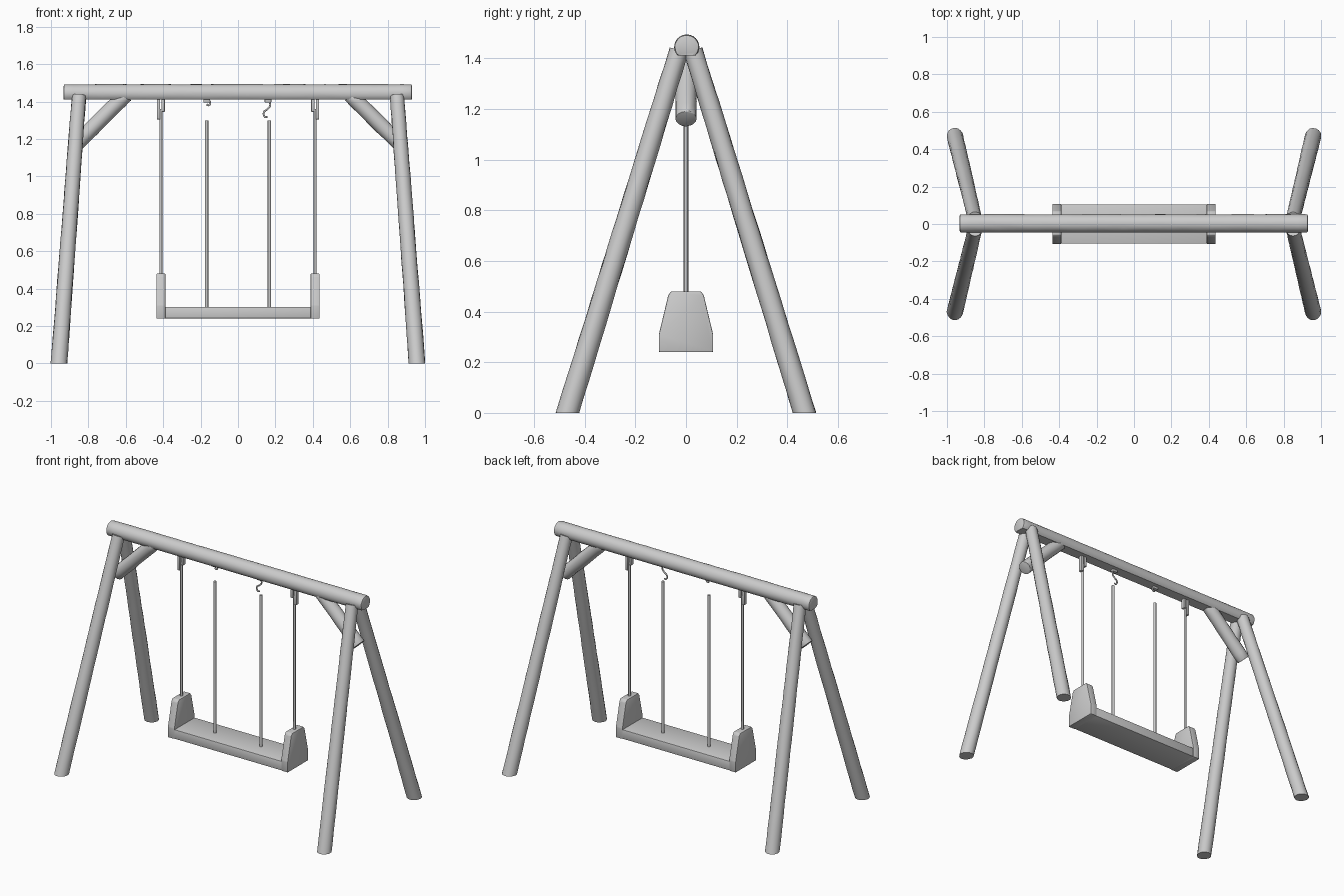
import bpy, bmesh, math, random
from mathutils import Vector

if "Cube" in bpy.data.objects:
    bpy.data.objects.remove(bpy.data.objects["Cube"])

random.seed(4)


def finish(name, bm, smooth=True):
    bmesh.ops.recalc_face_normals(bm, faces=bm.faces)
    me = bpy.data.meshes.new(name)
    bm.to_mesh(me)
    bm.free()
    ob = bpy.data.objects.new(name, me)
    bpy.context.collection.objects.link(ob)
    if smooth:
        bpy.ops.object.select_all(action='DESELECT')
        ob.select_set(True)
        bpy.context.view_layer.objects.active = ob
        bpy.ops.object.shade_smooth_by_angle(angle=math.radians(35))
    return ob


def log(name, p0, p1, r0, r1, sides=16, rings=20, jitter=0.0012,
        rim=0.0, floor=None, ground=False):
    """Hewn log from p0 to p1 with uneven surface and optionally rounded rims."""
    p0, p1 = Vector(p0), Vector(p1)
    axis = p1 - p0
    length = axis.length
    d = axis.normalized()
    u = d.cross(Vector((0, 1, 0))).normalized()
    v = d.cross(u)
    stations = [(i / rings, 0.0) for i in range(rings + 1)]
    if rim:
        k = rim / length
        stations = ([(0, rim), (0.3 * k, 0.3 * rim), (k, 0)] + stations[1:-1]
                    + [(1 - k, 0), (1 - 0.3 * k, 0.3 * rim), (1, rim)])
    bm = bmesh.new()
    loops = []
    for t, inset in stations:
        ring = []
        for j in range(sides):
            a = math.tau * j / sides
            r = r0 + (r1 - r0) * t - inset + random.uniform(-jitter, jitter)
            co = p0 + d * length * t + (u * math.cos(a) + v * math.sin(a)) * r
            if ground and t == 0:
                co -= d * (co.z / d.z)
            if floor is not None:
                co.z = max(co.z, floor)
            ring.append(bm.verts.new(co))
        loops.append(ring)
    for a, b in zip(loops, loops[1:]):
        for j in range(sides):
            k = (j + 1) % sides
            bm.faces.new((a[j], a[k], b[k], b[j]))
    bm.faces.new(loops[0])
    bm.faces.new(loops[-1])
    return finish(name, bm)


def prism(name, profile, x0, x1, bevel=0.004):
    """Extrude a (y, z) profile along x, with softened edges."""
    bm = bmesh.new()
    f = bm.faces.new([bm.verts.new((x0, y, z)) for y, z in profile])
    ext = bmesh.ops.extrude_face_region(bm, geom=[f])
    moved = [e for e in ext['geom'] if isinstance(e, bmesh.types.BMVert)]
    bmesh.ops.translate(bm, verts=moved, vec=(x1 - x0, 0, 0))
    bmesh.ops.recalc_face_normals(bm, faces=bm.faces)
    bmesh.ops.bevel(bm, geom=bm.edges[:], offset=bevel, segments=2,
                    affect='EDGES', profile=0.5)
    return finish(name, bm)


def rod(name, points, r, kind='POLY'):
    """Round wire through (x, y, z) points."""
    cu = bpy.data.curves.new(name, 'CURVE')
    cu.dimensions = '3D'
    cu.bevel_depth = r
    cu.bevel_resolution = 2
    cu.use_fill_caps = True
    cu.resolution_u = 6
    sp = cu.splines.new(kind)
    if kind == 'BEZIER':
        sp.bezier_points.add(len(points) - 1)
        for b, p in zip(sp.bezier_points, points):
            b.co = p
            b.handle_left_type = b.handle_right_type = 'AUTO'
    else:
        sp.points.add(len(points) - 1)
        for b, p in zip(sp.points, points):
            b.co = (*p, 1)
    ob = bpy.data.objects.new(name, cu)
    bpy.context.collection.objects.link(ob)
    return ob


# Top beam, flattened underneath
log("top_beam", (-0.932, 0.003, 1.444), (0.93, 0.003, 1.444), 0.049, 0.049,
    sides=24, rings=36, jitter=0.0008, rim=0.009, floor=1.41)

for sx, side in ((-1, "left"), (1, "right")):
    # Splayed legs cut flat at the ground
    for sy, end in ((-1, "front"), (1, "back")):
        log(f"{end}_{side}_leg", (sx * 0.957, sy * 0.468, 0),
            (sx * 0.85, sy * 0.028, 1.43), 0.044, 0.038, ground=True)

    # Diagonal brace between legs and beam
    log(f"{side}_brace", (sx * 0.88, 0, 1.16), (sx * 0.60, 0, 1.435),
        0.042, 0.041, rings=8, rim=0.003)

    # Tapered seat side
    prism(f"{side}_seat_side",
          [(-0.107, 0.24), (0.107, 0.24), (0.107, 0.31), (0.07, 0.465),
           (0.058, 0.48), (-0.058, 0.48), (-0.07, 0.465), (-0.107, 0.31)],
          sx * 0.437, sx * 0.388)

    # Outer rope with its two hanger plates
    rod(f"{side}_outer_rope", [(sx * 0.412, 0, 0.46), (sx * 0.412, 0, 1.36)], 0.008)
    for i, (x, z) in enumerate(((-0.425, 1.305), (-0.4, 1.345))):
        prism(f"{side}_hanger_plate_{i + 1}",
              [(-0.013, z), (0.013, z), (0.013, 1.42), (-0.013, 1.42)],
              sx * (x - 0.009) * -1, sx * (x + 0.009) * -1, 0.003)

    # Inner rope
    rod(f"{side}_inner_rope", [(sx * 0.168, 0, 0.29), (sx * 0.168, 0, 1.298)], 0.009)

# Seat board
prism("seat_board", [(-0.105, 0.241), (0.105, 0.241), (0.105, 0.302), (-0.105, 0.302)],
      -0.43, 0.43)

# Eye mounts and hooks above the inner ropes
for x, side in ((-0.165, "left"), (0.163, "right")):
    prism(f"{side}_hook_mount",
          [(-0.012, 1.395), (0.012, 1.395), (0.012, 1.42), (-0.012, 1.42)],
          x - 0.02, x + 0.015, 0.003)
rod("left_hook", [(-0.162, 0, 1.41), (-0.148, 0, 1.395), (-0.158, 0, 1.38),
                  (-0.168, 0, 1.385)], 0.005, 'BEZIER')
rod("right_hook", [(0.163, 0, 1.41), (0.172, 0, 1.38), (0.158, 0, 1.36),
                   (0.138, 0, 1.342), (0.145, 0, 1.318), (0.158, 0, 1.318)],
    0.005, 'BEZIER')
